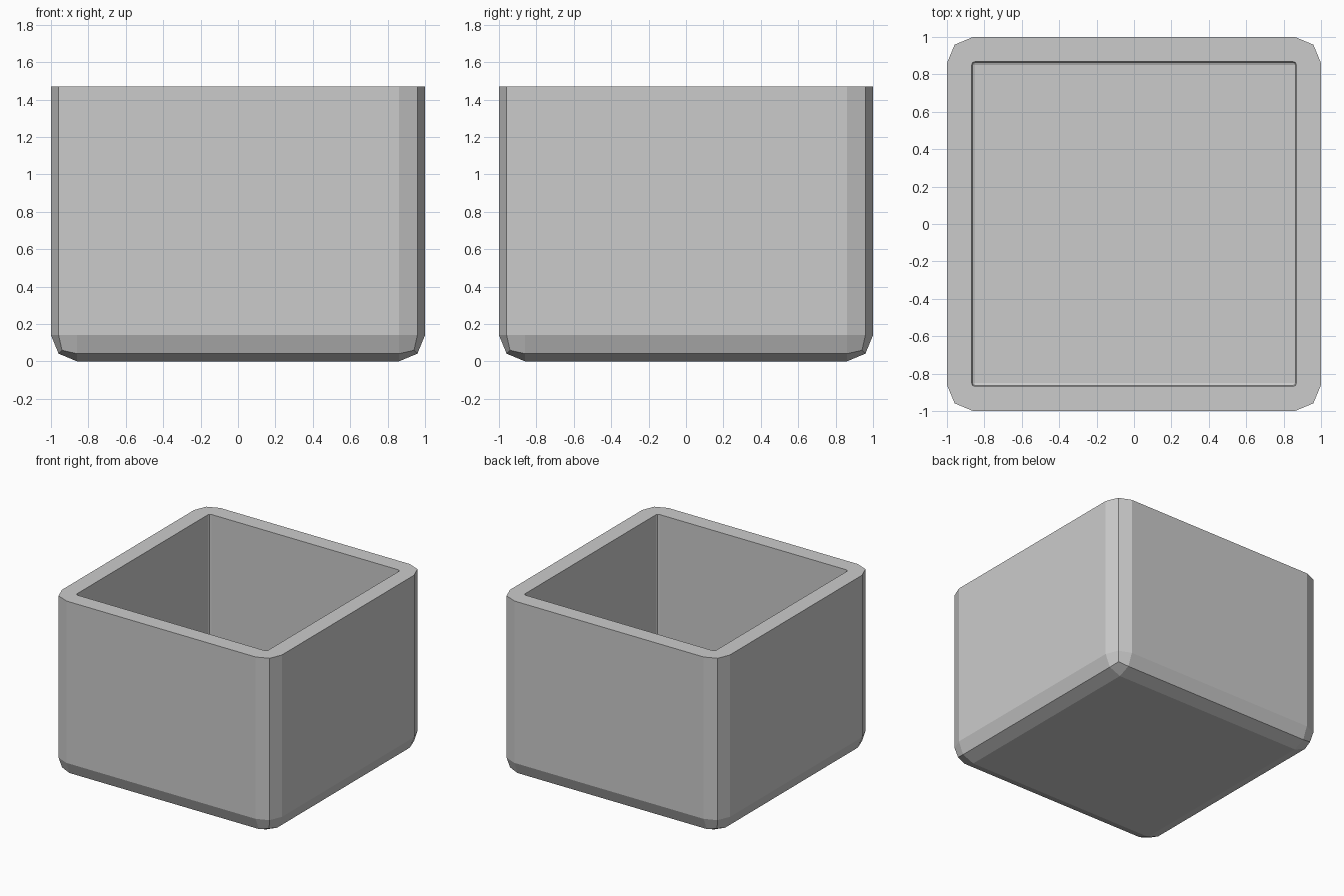
import bpy, bmesh

if "Cube" in bpy.data.objects:
    bpy.data.objects.remove(bpy.data.objects["Cube"])

TOP = 1.47


def open_shell(bm, half, floor, radius, inward=False):
    """Open-topped box with two-segment rounded uprights and bottom; returns its rim edges."""
    low = [bm.verts.new((x * half, y * half, floor)) for x, y in ((-1, -1), (1, -1), (1, 1), (-1, 1))]
    high = [bm.verts.new((v.co.x, v.co.y, TOP)) for v in low]
    faces = [bm.faces.new(low[::-1]), bm.faces.new(high)]
    for i in range(4):
        j = (i + 1) % 4
        faces.append(bm.faces.new((low[i], low[j], high[j], high[i])))
    edges = {e for f in faces for e in f.edges
             if not all(v.co.z > TOP - 0.001 for v in e.verts)}
    old = set(bm.faces) - set(faces)
    bmesh.ops.bevel(bm, geom=list(edges), offset=radius, offset_type='OFFSET',
                    segments=2, profile=0.5, affect='EDGES', clamp_overlap=True)
    new = [f for f in bm.faces if f not in old]
    lid = [f for f in new if all(v.co.z > TOP - 0.001 for v in f.verts)]
    rim = list({e for f in lid for e in f.edges})
    walls = [f for f in new if f not in lid]
    bmesh.ops.delete(bm, geom=lid, context='FACES_ONLY')
    if inward:
        bmesh.ops.reverse_faces(bm, faces=walls)
    return rim


# Outer body and cavity, joined by a flat rim
bm = bmesh.new()
outer_rim = open_shell(bm, 1.0, 0.0, 0.14)
inner_rim = open_shell(bm, 0.868, 0.132, 0.018, inward=True)
bmesh.ops.bridge_loops(bm, edges=outer_rim + inner_rim)
bmesh.ops.recalc_face_normals(bm, faces=bm.faces[:])

mesh = bpy.data.meshes.new("open_box")
bm.to_mesh(mesh)
bm.free()
box = bpy.data.objects.new("open_box", mesh)
bpy.context.collection.objects.link(box)
